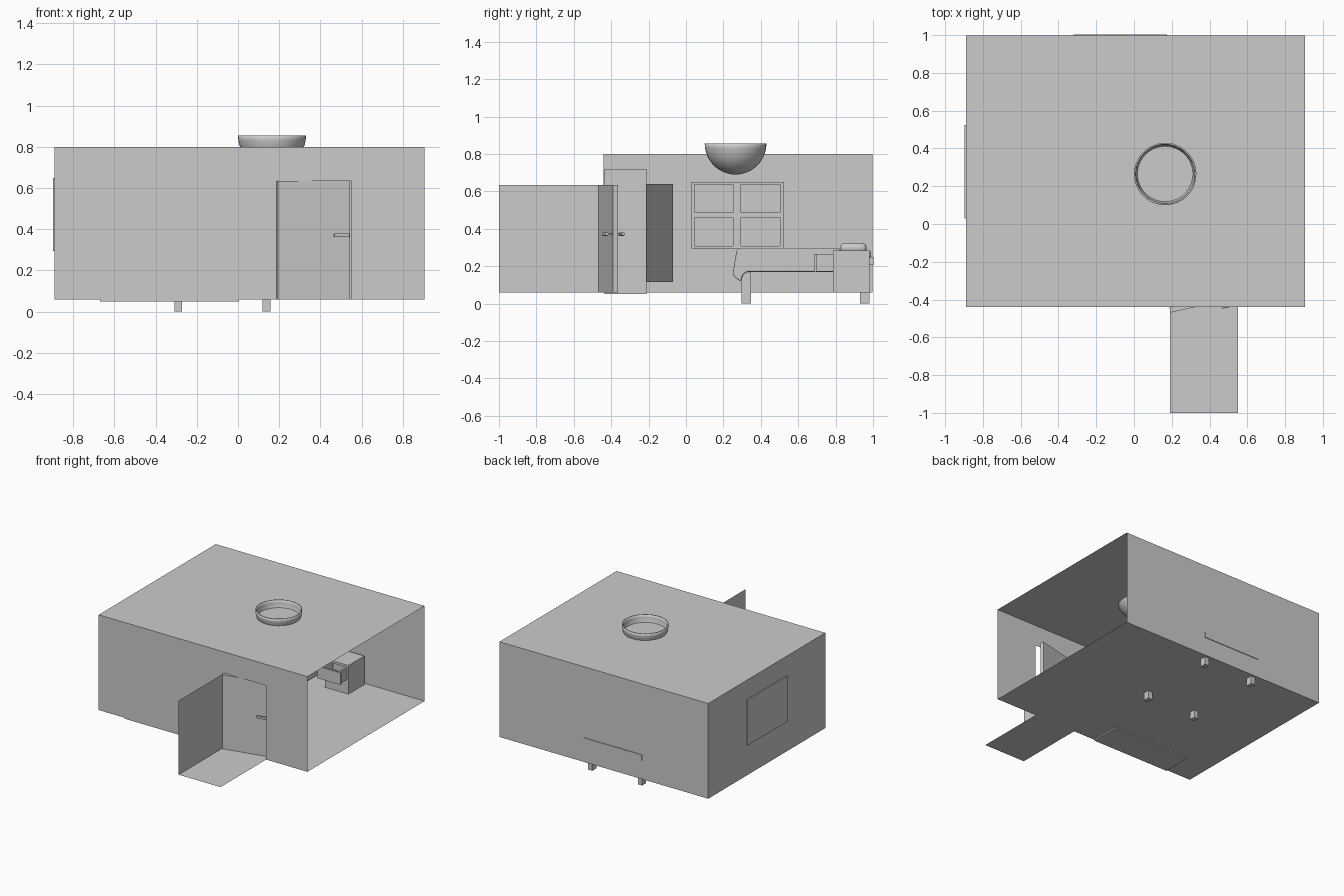
import bpy, bmesh, math
from mathutils import Matrix, Vector

if "Cube" in bpy.data.objects:
    bpy.data.objects.remove(bpy.data.objects["Cube"])


def make(name, bm):
    bmesh.ops.recalc_face_normals(bm, faces=bm.faces)
    me = bpy.data.meshes.new(name)
    bm.to_mesh(me)
    bm.free()
    ob = bpy.data.objects.new(name, me)
    bpy.context.collection.objects.link(ob)
    return ob


def add_box(bm, x, y, z):
    size = (x[1] - x[0], y[1] - y[0], z[1] - z[0])
    mid = ((x[0] + x[1]) / 2, (y[0] + y[1]) / 2, (z[0] + z[1]) / 2)
    m = Matrix.Translation(mid) @ Matrix.Diagonal((*size, 1))
    bmesh.ops.create_cube(bm, size=1, matrix=m)


def boxes(name, *specs):
    bm = bmesh.new()
    for s in specs:
        add_box(bm, *s)
    return make(name, bm)


def polygon(name, pts):
    bm = bmesh.new()
    bm.faces.new([bm.verts.new(p) for p in pts])
    return make(name, bm)


def round_edges(ob, width, segments):
    mod = ob.modifiers.new("round", 'BEVEL')
    mod.width, mod.segments = width, segments


def smooth(ob):
    bpy.ops.object.select_all(action='DESELECT')
    ob.select_set(True)
    bpy.context.view_layer.objects.active = ob
    bpy.ops.object.shade_smooth_by_angle(angle=math.radians(35))


# Room shell: thin surfaces, open on the right
L, R, F, B, Z0, Z1 = -0.89, 0.905, -0.44, 0.998, 0.06, 0.80
DL, DR, DZ = 0.19, 0.55, 0.635
polygon("floor", [(L, F, Z0), (R, F, Z0), (R, B, Z0), (L, B, Z0)])
polygon("ceiling", [(L, F, Z1), (R, F, Z1), (R, B, Z1), (L, B, Z1)])
polygon("back_wall", [(L, B, Z0), (R, B, Z0), (R, B, Z1), (L, B, Z1)])
polygon("left_wall", [(L, F, Z0), (L, B, Z0), (L, B, Z1), (L, F, Z1)])
polygon("front_wall", [(L, F, Z0), (DL, F, Z0), (DL, F, DZ), (DR, F, DZ),
                       (DR, F, Z0), (R, F, Z0), (R, F, Z1), (L, F, Z1)])

# Hallway outside the door
polygon("hall_floor", [(DL, -1, Z0), (DR, -1, Z0), (DR, F, Z0), (DL, F, Z0)])
polygon("hall_wall", [(DL, -1, Z0), (DL, F, Z0), (DL, F, DZ), (DL, -1, DZ)])

# Door standing ajar, with a lever handle on each face
door = boxes("door", ((0, 0.36), (0, 0.027), (Z0, DZ)))
handle = boxes("door_handles", *[
    spec for s in (-1, 1) for spec in (
        ((0.272, 0.35), (0.0135 + s * 0.045 - 0.008, 0.0135 + s * 0.045 + 0.008), (0.362, 0.38)),
        ((0.335, 0.347), (0.0135 + min(0, s * 0.045), 0.0135 + max(0, s * 0.045)), (0.366, 0.377)))])
round_edges(handle, 0.004, 2)
for ob in (door, handle):
    ob.location = (DL + 0.003, -0.469, 0)
    ob.rotation_euler.z = math.radians(12.5)

# Window frame with four recessed panes
wx = (-0.898, -0.875)
ys, zs = [(0.045, 0.25), (0.293, 0.503)], [(0.308, 0.46), (0.487, 0.637)]
boxes("window_frame",
      (wx, (0.03, 0.045), (0.295, 0.65)), (wx, (0.25, 0.293), (0.295, 0.65)),
      (wx, (0.503, 0.525), (0.295, 0.65)),
      *[(wx, y, z) for y in ys for z in ((0.295, 0.308), (0.46, 0.487), (0.637, 0.65))])
boxes("window_panes", *[((-0.898, -0.884), y, z) for y in ys for z in zs])

# Wardrobe with two doors slightly open
wl, wr, wf, wb, t = -0.67, 0.005, -0.436, -0.21, 0.02
boxes("wardrobe",
      ((wl, wr), (wf, wf + t), (0.05, 0.72)),
      ((wl, wl + t), (wf + t, wb), (0.05, 0.72)),
      ((wr - t, wr), (wf + t, wb), (0.05, 0.72)),
      ((wl + t, wr - t), (wf + t, wb), (0.05, 0.115)),
      ((wl + t, wr - t), (wf + t, wb), (0.64, 0.72)))
for side, x, ang in (("left", wl + t, 27), ("right", wr - t, -27)):
    span = (0, 0.31) if side == "left" else (-0.31, 0)
    d = boxes("wardrobe_door_" + side, (span, (-0.015, 0), (0.115, 0.64)))
    d.location = (x, wb, 0)
    d.rotation_euler.z = math.radians(ang)

# Bed frame, legs and mattress
bl, br = -0.32, 0.175
boxes("bed_frame", ((bl, br), (0.29, 1.003), (0.205, 0.25)))
boxes("bed_legs", *[(x, y, (0, 0.206)) for x in ((-0.308, -0.272), (0.12, 0.158))
                    for y in ((0.298, 0.347), (0.93, 0.98))])
mattress = boxes("mattress", ((bl + 0.01, br - 0.01), (0.29, 0.99), (0.245, 0.285)))
round_edges(mattress, 0.012, 3)

# Blanket: side profile swept across the bed, draping over the foot
bm = bmesh.new()
prof = [(0.82, 0.298), (0.29, 0.298), (0.27, 0.285), (0.25, 0.165), (0.255, 0.145),
        (0.292, 0.118), (0.305, 0.155), (0.325, 0.17), (0.82, 0.17)]
face = bm.faces.new([bm.verts.new((bl - 0.005, y, z)) for y, z in prof])
ext = bmesh.ops.extrude_face_region(bm, geom=[face])["geom"]
bmesh.ops.translate(bm, verts=[v for v in ext if isinstance(v, bmesh.types.BMVert)],
                    vec=Vector((br - bl + 0.01, 0, 0)))
blanket = make("blanket", bm)
round_edges(blanket, 0.006, 2)
smooth(blanket)

# Pillow
bm = bmesh.new()
add_box(bm, (-0.22, 0.08), (0.825, 0.965), (0.27, 0.325))
pillow = make("pillow", bm)
round_edges(pillow, 0.024, 4)
smooth(pillow)

# Bedside table with an open drawer
nl, nr = 0.2, 0.4
boxes("bedside_table",
      ((nl, nr), (0.785, 0.98), (0.06, 0.17)),
      ((nl, nr), (0.785, 0.98), (0.265, 0.283)),
      ((nl, nl + 0.012), (0.785, 0.98), (0.17, 0.265)),
      ((nr - 0.012, nr), (0.785, 0.98), (0.17, 0.265)),
      ((nl + 0.012, nr - 0.012), (0.968, 0.98), (0.17, 0.265)))
a, b = nl + 0.013, nr - 0.013
boxes("drawer",
      ((nl, nr), (0.685, 0.697), (0.17, 0.264)),
      ((a, b), (0.697, 0.86), (0.171, 0.182)),
      ((a, a + 0.012), (0.697, 0.86), (0.182, 0.262)),
      ((b - 0.012, b), (0.697, 0.86), (0.182, 0.262)),
      ((a + 0.012, b - 0.012), (0.848, 0.86), (0.182, 0.262)))

# Ceiling lamp: upturned half-sphere bowl with a thin rim
bm = bmesh.new()
bmesh.ops.create_uvsphere(bm, u_segments=48, v_segments=24, radius=0.165)
bmesh.ops.delete(bm, geom=[v for v in bm.verts if v.co.z > 0.001], context='VERTS')
lamp = make("lamp_bowl", bm)
lamp.location = (0.165, 0.265, 0.855)
smooth(lamp)
solid = lamp.modifiers.new("thickness", 'SOLIDIFY')
solid.thickness, solid.offset = 0.008, -1
